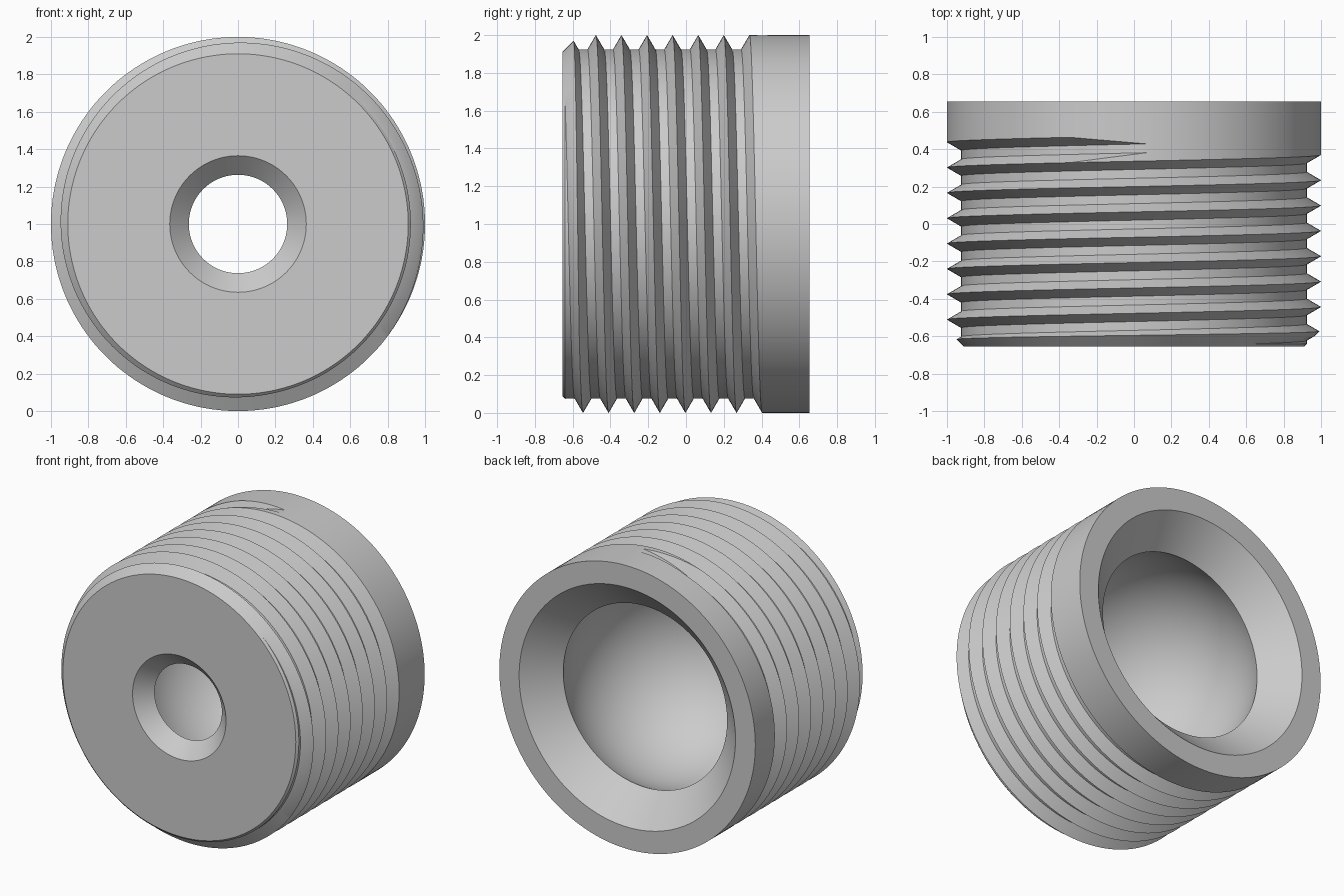
import bpy
import bmesh
import math

cube = bpy.data.objects.get("Cube")
if cube:
    bpy.data.objects.remove(cube)

# Main dimensions
FRONT, BACK = -0.655, 0.655
FACE_R, ROOT_R, CREST_R = 0.91, 0.924, 1.0
PITCH, GROOVES, FIRST = 0.1355, 10, -0.85
FLOOR, FLANK = 0.0235, 0.04425      # half floor width, flank width
FADE_START, FADE_END = math.radians(70), math.radians(94)
SEGMENTS = 180


def over_chamfer(p):
    """Distance of a profile point beyond the front chamfer line."""
    return p[1] - (FACE_R + p[0] - FRONT)


def crossing(p, q):
    a, b = over_chamfer(p), over_chamfer(q)
    f = a / (a - b)
    return (p[0] + (q[0] - p[0]) * f, p[1] + (q[1] - p[1]) * f)


def thread_profile(t):
    """Helical groove points (y, radius) at angle t, trimmed by the chamfer."""
    pts = []
    for k in range(GROOVES):
        c = FIRST + PITCH * (k + t / math.tau)
        depth = 1.0
        if k == GROOVES - 1:        # last groove runs out
            depth = 1 - min(1, max(0, (t - FADE_START) / (FADE_END - FADE_START)))
        root = CREST_R - (CREST_R - ROOT_R) * depth
        half = FLOOR + FLANK * depth
        pts += [(c - half, CREST_R), (c - FLOOR, root), (c + FLOOR, root), (c + half, CREST_R)]
    out = []
    for i, p in enumerate(pts):
        if over_chamfer(p) > 0:
            if i and over_chamfer(pts[i - 1]) < 0:
                p = crossing(pts[i - 1], p)
            elif i + 1 < len(pts) and over_chamfer(pts[i + 1]) < 0:
                p = crossing(p, pts[i + 1])
            else:
                p = (p[0], FACE_R + p[0] - FRONT)
        out.append(p if p[0] > FRONT else (FRONT, FACE_R))
    return out


def bore_profile():
    """Back rim, countersink, round socket and front countersunk hole."""
    pts = [(BACK, CREST_R), (BACK, 0.845), (0.455, 0.64)]
    centre, radius, steps = 0.119, 0.723, 24
    a0 = math.atan2(0.64, 0.455 - centre)
    a1 = math.atan2(0.263, -0.555 - centre)
    for i in range(1, steps):
        a = a0 + (a1 - a0) * i / steps
        pts.append((centre + radius * math.cos(a), radius * math.sin(a)))
    return pts + [(-0.555, 0.263), (FRONT, 0.365), (FRONT, FACE_R)]


# Sweep the closed profile around the y axis
bm = bmesh.new()
bore = bore_profile()
columns = []
for s in range(SEGMENTS + 1):
    t = math.tau * s / SEGMENTS
    columns.append([bm.verts.new((-r * math.cos(t), y, 1 + r * math.sin(t)))
                    for y, r in thread_profile(t) + bore])
for a, b in zip(columns, columns[1:]):
    for i in range(len(a) - 1):
        bm.faces.new((a[i], a[i + 1], b[i + 1], b[i]))
bmesh.ops.remove_doubles(bm, verts=bm.verts, dist=0.0002)
bmesh.ops.dissolve_degenerate(bm, dist=0.0001, edges=bm.edges)
bmesh.ops.recalc_face_normals(bm, faces=bm.faces)

mesh = bpy.data.meshes.new("threaded_plug")
bm.to_mesh(mesh)
bm.free()
plug = bpy.data.objects.new("threaded_plug", mesh)
bpy.context.collection.objects.link(plug)

# Plain grey material
grey = bpy.data.materials.new("plain grey")
grey.use_nodes = True
colour = (0.6, 0.6, 0.6, 1)
grey.diffuse_color = colour
grey.node_tree.nodes["Principled BSDF"].inputs["Base Color"].default_value = colour
mesh.materials.append(grey)

# Smooth shading with crisp thread edges
bpy.ops.object.select_all(action="DESELECT")
plug.select_set(True)
bpy.context.view_layer.objects.active = plug
bpy.ops.object.shade_smooth_by_angle(angle=math.radians(25))
